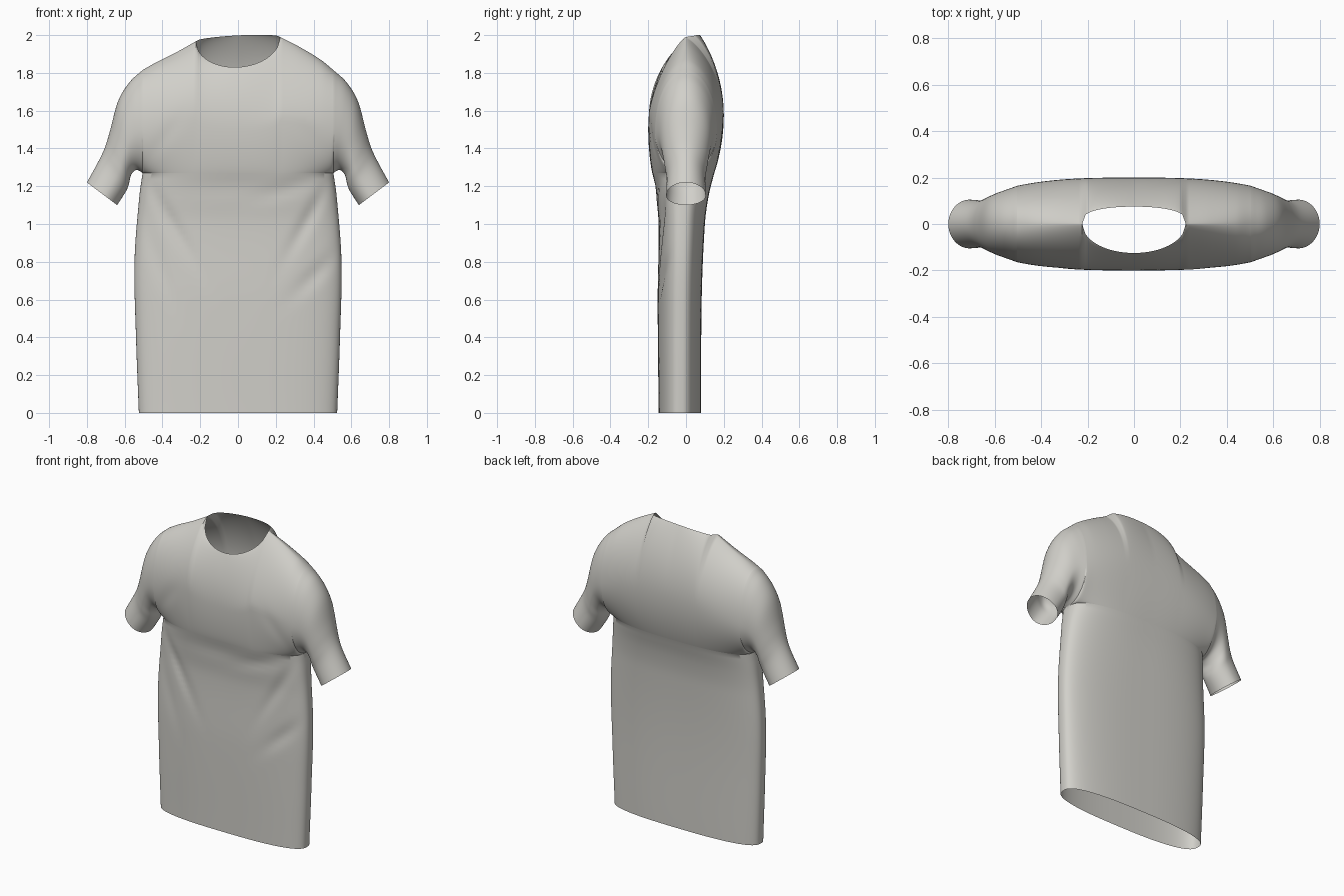
import bpy, bmesh, math

if "Cube" in bpy.data.objects:
    bpy.data.objects.remove(bpy.data.objects["Cube"])

COLS, ROWS = 48, 40           # columns per half, rows per panel
ARM_X, PIT_Z = 0.505, 1.27    # armhole seam and armpit height
NECK_COL = 14
NECK_X = ARM_X * math.sin(math.pi / 2 * NECK_COL / COLS)


def mix(a, b, t):
    return a + (b - a) * t


def curve(keys, x):
    """Smooth curve through (position, value) keys."""
    x = min(max(x, keys[0][0]), keys[-1][0])
    i = 0
    while i < len(keys) - 2 and x > keys[i + 1][0]:
        i += 1

    def slope(k):
        a, b = keys[max(k - 1, 0)], keys[min(k + 1, len(keys) - 1)]
        return (b[1] - a[1]) / (b[0] - a[0])

    (x0, a), (x1, b) = keys[i], keys[i + 1]
    h = x1 - x0
    t = (x - x0) / h
    return ((2 * t**3 - 3 * t**2 + 1) * a + (t**3 - 2 * t**2 + t) * h * slope(i)
            + (3 * t**2 - 2 * t**3) * b + (t**3 - t**2) * h * slope(i + 1))


# Torso outlines by height
WIDTH = [(0, .525), (.4, .54), (.8, .548), (1.15, .522), (PIT_Z, ARM_X)]
FRONT = [(0, -.145), (.6, -.15), (1.0, -.145), (1.15, -.16), (PIT_Z, -.18)]
BACK = [(0, .08), (.6, .083), (1.0, .1), (1.15, .12), (PIT_Z, .15)]
SIDE = [(0, -.03), (1.0, -.02), (PIT_Z, -.01)]
# Shoulder lines by distance from the middle
RIGHT_TOP = [(NECK_X, 1.967), (.33, 1.907), (.44, 1.852), (ARM_X, 1.815)]
LEFT_TOP = [(NECK_X, 1.99), (.33, 1.935), (.44, 1.868), (ARM_X, 1.815)]

# Cloth folds: x, z, tilt, length, width, depth
FOLDS = [(-.36, 1.02, 2.1, .24, .035, .014), (.38, 1.04, 1.05, .22, .035, .014),
         (.42, .74, .75, .16, .04, .012), (-.42, .8, 1.9, .2, .04, .008),
         (.3, 1.2, .3, .2, .04, .008), (-.4, 1.45, .9, .15, .04, .006),
         (.4, 1.45, 2.2, .15, .04, .006), (0, 1.2, 0, .3, .06, .006)]


def fold(x, z):
    total = 0
    for fx, fz, tilt, length, width, depth in FOLDS:
        dx, dz = x - fx, z - fz
        along = dx * math.cos(tilt) + dz * math.sin(tilt)
        across = dz * math.cos(tilt) - dx * math.sin(tilt)
        total += depth * math.exp(-(along / length)**2 - (across / width)**2)
    return total


def bulge(t, low, mid, end, u, power=2):
    """Depth from the armpit line up to the shoulder line."""
    peak = .42
    if t < peak:
        k = max(0, 1 - (1 - t / peak)**2)
        return mix(low, mid, k ** mix(1, .5, u**8))
    k = max(0, 1 - ((t - peak) / (1 - peak))**mix(power, 2, u**4))
    return mix(end, mid, k ** mix(1, .5, u))


def ease(v):
    return (1 - math.cos(math.pi * v)) / 2


def base_depth(u, z, front):
    side = curve(SIDE, z)
    s = max(0, 1 - u**2.7) ** (1 / 2.7)
    return mix(side, curve(FRONT if front else BACK, z), s)


def torso(front):
    def point(a, b):
        s = math.sin(a * math.pi / 2)
        u, z = abs(s), b * PIT_Z
        x = s * curve(WIDTH, z)
        y = base_depth(u, z, front)
        if front:
            y += fold(x, z) * (1 - u**6)
        return x, y, z
    return point


def yoke(front):
    """Chest and shoulder panel with the neck opening cut into its top."""
    def point(a, b):
        s = math.sin(a * math.pi / 2)
        u, x, t = abs(s), s * ARM_X, ease(b)
        end, power = 0, 2
        if u * ARM_X < NECK_X - 1e-5:
            c = math.sqrt(1 - (x / NECK_X)**2)
            top = mix(RIGHT_TOP[0][1], LEFT_TOP[0][1], (x / NECK_X + 1) / 2)
            top += -.148 * c if front else .02 * c
            end = -.125 * c if front else .075 * c**.6
        else:
            top = curve(LEFT_TOP if x > 0 else RIGHT_TOP, u * ARM_X)
        if front and x > 0:
            power = mix(2, 1.4, min(1, x / NECK_X))
        z = mix(PIT_Z, top, t)
        mid = (-.2 if front else .2) * (1 - .18 * u**3)
        y = bulge(t, base_depth(u, PIT_Z, front), mid, end, u, power)
        if front:
            y += fold(x, z) * (1 - u**6) * (1 - t)
        return x, y, z
    return point


# Sleeve rings: bottom x, bottom z, top x, top z, depth
RINGS = [(ARM_X, PIT_Z, ARM_X, 1.815, .164), (.53, 1.285, .575, 1.75, .148),
         (.55, 1.28, .635, 1.65, .134), (.568, 1.255, .676, 1.5, .12),
         (.577, 1.215, .703, 1.41, .11), (.592, 1.175, .737, 1.335, .102),
         (.64, 1.1, .8, 1.22, .105)]


def sleeve(sign, front):
    keys = [[(i, ring[k]) for i, ring in enumerate(RINGS)] for k in range(5)]

    def point(a, b):
        s, t = a * (len(RINGS) - 1), ease(b)
        x0, z0, x1, z1, d = [curve(k, s) for k in keys]
        y = bulge(t, SIDE[-1][1] * (1 - a), -d if front else d, 0, 1)
        return sign * mix(x0, x1, t), y, mix(z0, z1, t)
    return point


def add_panel(bm, point, a0, columns):
    """Fill a grid of quads from a surface function."""
    grid = [[bm.verts.new(point(mix(a0, 1, i / columns), j / ROWS))
             for j in range(ROWS + 1)] for i in range(columns + 1)]
    for i in range(columns):
        for j in range(ROWS):
            bm.faces.new((grid[i][j], grid[i + 1][j],
                          grid[i + 1][j + 1], grid[i][j + 1]))


bm = bmesh.new()
for is_front in (True, False):
    add_panel(bm, torso(is_front), -1, 2 * COLS)
    add_panel(bm, yoke(is_front), -1, 2 * COLS)
    for sign in (-1, 1):
        add_panel(bm, sleeve(sign, is_front), 0, 30)

# Sew the panels together along their seams
bmesh.ops.remove_doubles(bm, verts=bm.verts, dist=0.0004)
bmesh.ops.recalc_face_normals(bm, faces=bm.faces)
mesh = bpy.data.meshes.new("shirt")
bm.to_mesh(mesh)
bm.free()

# Cloth colour
cloth = bpy.data.materials.new("light_grey_cloth")
cloth.use_nodes = True
colour = (0.64, 0.63, 0.59, 1)
cloth.diffuse_color = colour
shader = cloth.node_tree.nodes["Principled BSDF"]
shader.inputs["Base Color"].default_value = colour
shader.inputs["Roughness"].default_value = 0.9
mesh.materials.append(cloth)

shirt = bpy.data.objects.new("shirt", mesh)
bpy.context.collection.objects.link(shirt)
bpy.context.view_layer.objects.active = shirt
shirt.select_set(True)
bpy.ops.object.shade_smooth_by_angle(angle=math.radians(50))
